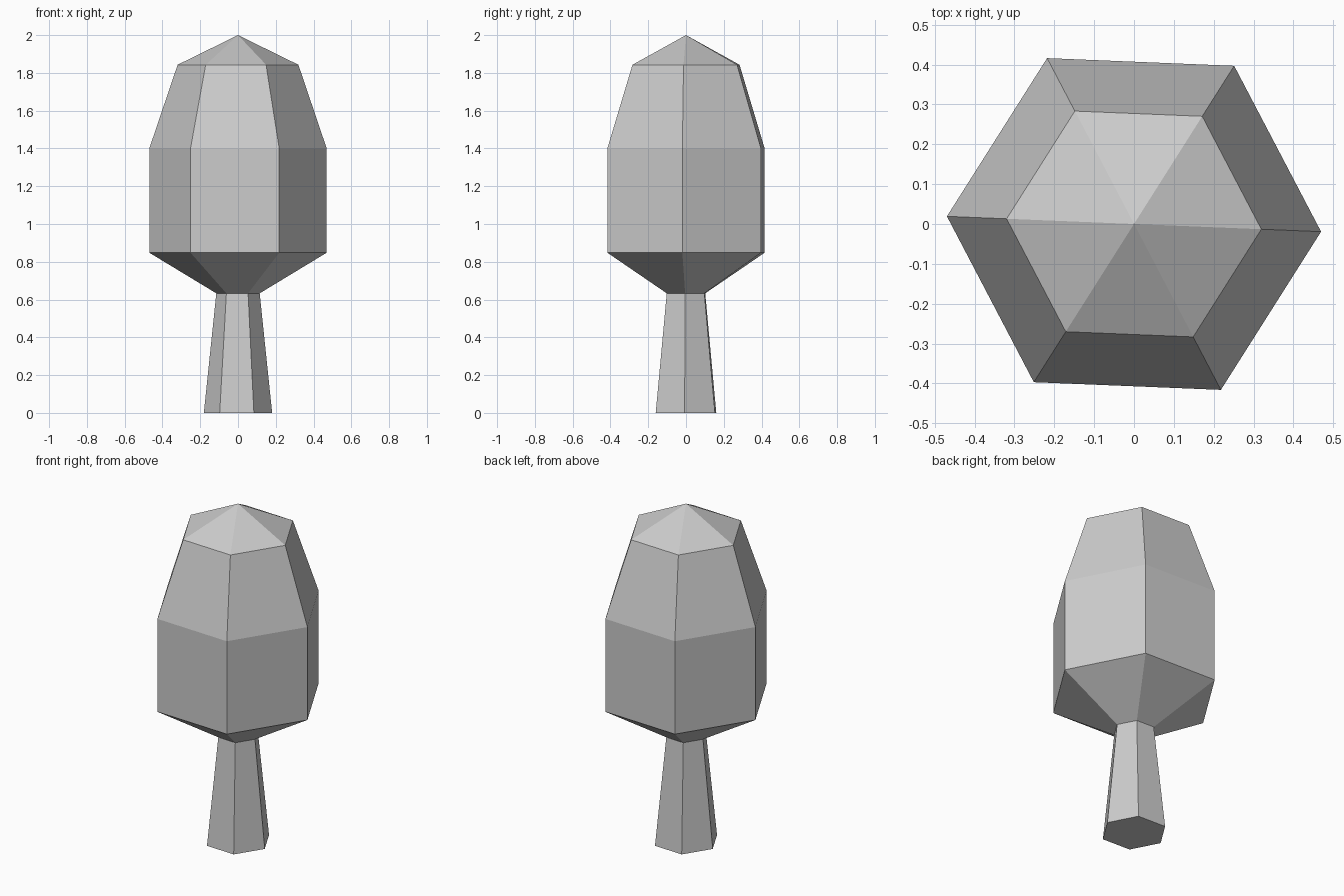
import bpy, bmesh
from math import cos, sin, pi, radians

if "Cube" in bpy.data.objects:
    bpy.data.objects.remove(bpy.data.objects["Cube"])

SIDES = 6
TURN = radians(-2.35)


def lathe(name, rings, apex=None, cap_bottom=False):
    """Stack six-sided rings of (radius, z), optionally closed at the ends."""
    bm = bmesh.new()
    loops = []
    for r, z in rings:
        angles = [TURN + 2 * pi * i / SIDES for i in range(SIDES)]
        loops.append([bm.verts.new((r * cos(a), r * sin(a), z)) for a in angles])
    for low, high in zip(loops, loops[1:]):
        for i in range(SIDES):
            j = (i + 1) % SIDES
            bm.faces.new((low[i], low[j], high[j], high[i]))
    if cap_bottom:
        bm.faces.new(loops[0][::-1])
    if apex is not None:
        tip = bm.verts.new((0, 0, apex))
        for i in range(SIDES):
            bm.faces.new((loops[-1][i], loops[-1][(i + 1) % SIDES], tip))
    mesh = bpy.data.meshes.new(name)
    bm.to_mesh(mesh)
    bm.free()
    obj = bpy.data.objects.new(name, mesh)
    bpy.context.collection.objects.link(obj)
    return obj


# Tapered trunk standing on the ground
lathe("trunk", [(0.181, 0), (0.115, 0.633)], cap_bottom=True)

# Faceted crown, flaring from the trunk top and closing in a low point
lathe("crown", [(0.115, 0.633), (0.47, 0.848), (0.47, 1.40), (0.32, 1.843)], apex=2.0)
